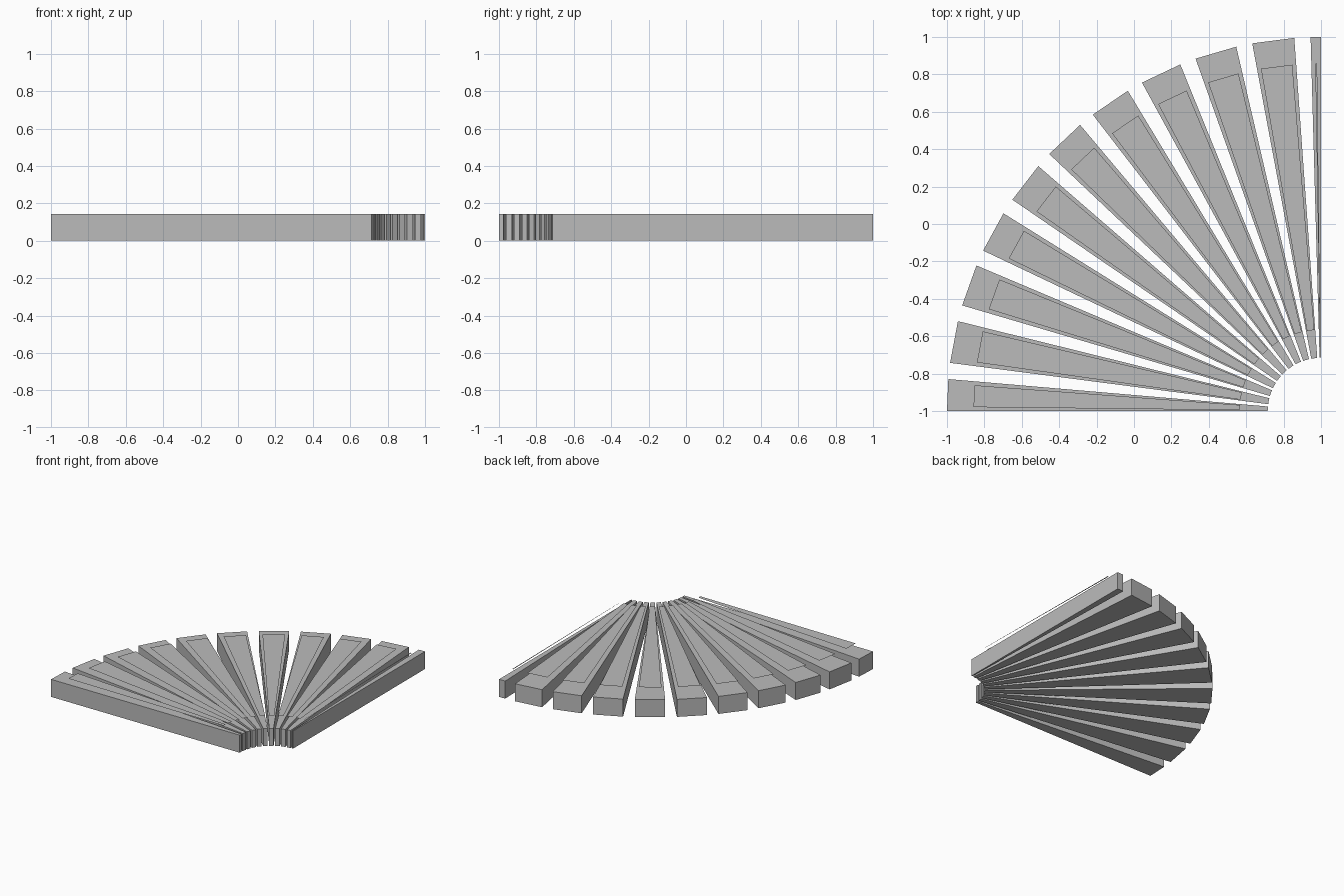
import bpy
import bmesh
from math import cos, sin, radians

cube = bpy.data.objects.get("Cube")
if cube:
    bpy.data.objects.remove(cube, do_unlink=True)

# Single neutral grey
grey = bpy.data.materials.new("neutral_grey")
grey.use_nodes = True
colour = (0.5, 0.5, 0.5, 1)
grey.diffuse_color = colour
grey.node_tree.nodes["Principled BSDF"].inputs["Base Color"].default_value = colour

HEIGHT = 0.144        # slat thickness
PLATE_Z = 0.18        # level of the thin sheets over the slats
PITCH, FIRST, HALF = 9.0, 1.65, 3.25   # fan angles in degrees
MARGIN = 0.65         # angular inset of each sheet


def wedge(name, r_in, r_out, a0, a1, z, depth=0):
    """Radial four-sided piece around the fan's corner, raised by depth."""
    def point(r, a):
        return (1 - r * cos(radians(a)), -1 + r * sin(radians(a)), z)

    bm = bmesh.new()
    corners = [(r_in, a0), (r_in, a1), (r_out, a1), (r_out, a0)]
    face = bm.faces.new([bm.verts.new(point(r, a)) for r, a in corners])
    face.normal_update()
    if face.normal.z < 0:
        face.normal_flip()
    if depth:
        ext = bmesh.ops.extrude_face_region(bm, geom=[face], use_keep_orig=True)
        top = [v for v in ext["geom"] if isinstance(v, bmesh.types.BMVert)]
        bmesh.ops.translate(bm, verts=top, vec=(0, 0, depth))
        bmesh.ops.recalc_face_normals(bm, faces=bm.faces)
    mesh = bpy.data.meshes.new(name)
    bm.to_mesh(mesh)
    bm.free()
    mesh.materials.append(grey)
    obj = bpy.data.objects.new(name, mesh)
    bpy.context.collection.objects.link(obj)
    return obj


# Fan of slats, the end ones trimmed to the quarter circle
for i in range(11):
    centre = FIRST + PITCH * i
    start, end = max(0, centre - HALF), min(90, centre + HALF)
    wedge(f"slat_{i + 1}", 0.285, 2.0, start, end, 0, HEIGHT)
    wedge(f"top_sheet_{i + 1}", 0.435, 1.858, start + MARGIN, end - MARGIN, PLATE_Z)
